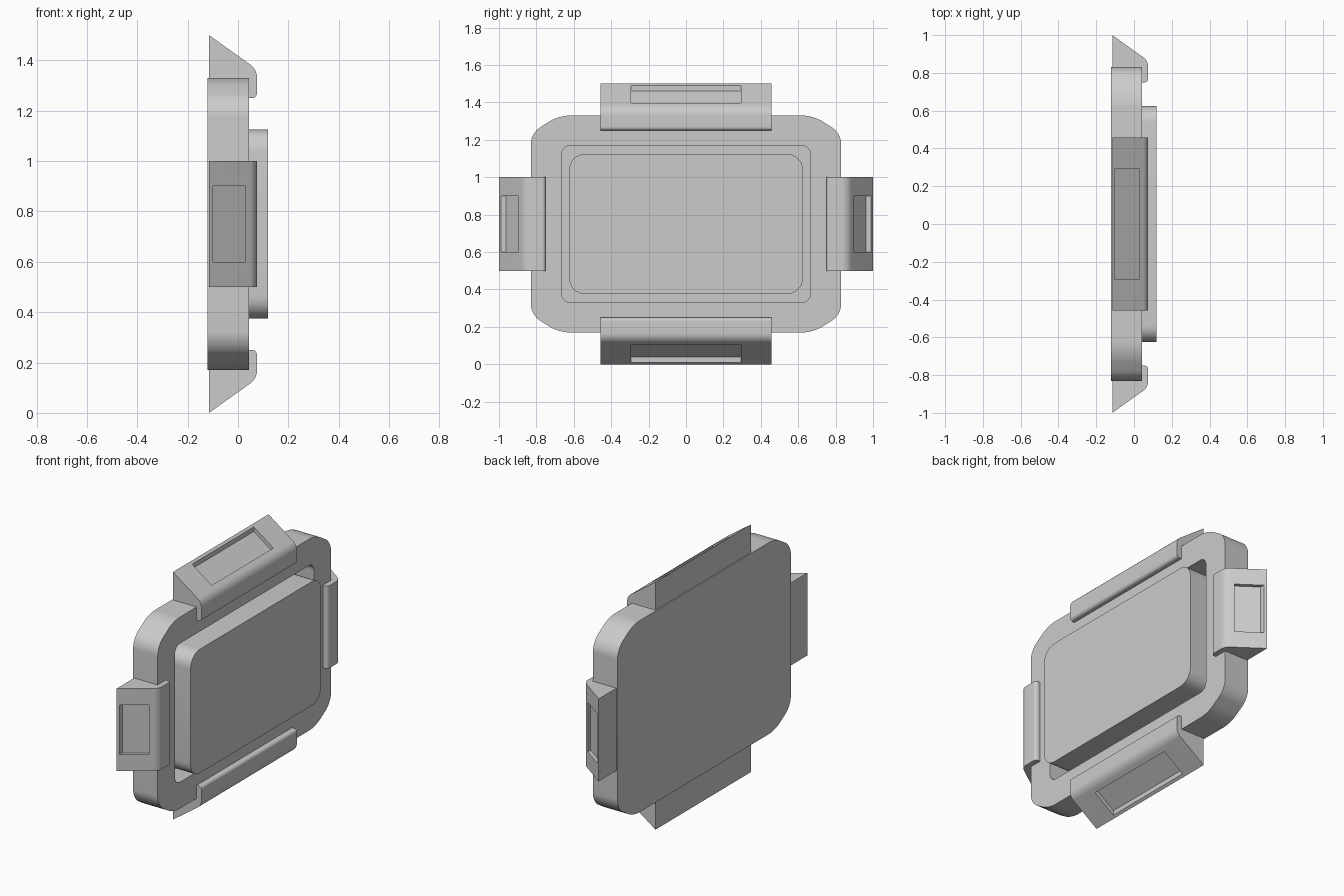
import bpy, bmesh
from math import pi
from mathutils import Vector, Matrix

if "Cube" in bpy.data.objects:
    bpy.data.objects.remove(bpy.data.objects["Cube"])

CENTER = 0.75  # height of the middle of the plate


def prism(name, points, direction, matrix):
    """Solid made by sweeping a flat outline along a direction."""
    bm = bmesh.new()
    face = bm.faces.new([bm.verts.new(matrix @ Vector(p)) for p in points])
    new = bmesh.ops.extrude_face_region(bm, geom=[face])["geom"]
    step = matrix.to_3x3() @ Vector(direction)
    bmesh.ops.translate(bm, vec=step, verts=[v for v in new if isinstance(v, bmesh.types.BMVert)])
    bmesh.ops.recalc_face_normals(bm, faces=bm.faces)
    mesh = bpy.data.meshes.new(name)
    bm.to_mesh(mesh)
    bm.free()
    ob = bpy.data.objects.new(name, mesh)
    bpy.context.collection.objects.link(ob)
    return ob


def rounded(corners, steps=8):
    """Round each (a, b, reach) corner of an outline with a soft curve."""
    out = []
    n = len(corners)
    for i, (a, b, r) in enumerate(corners):
        c = Vector((a, b))
        if r == 0:
            out.append(c)
            continue
        p = c + (Vector(corners[i - 1][:2]) - c).normalized() * r
        q = c + (Vector(corners[(i + 1) % n][:2]) - c).normalized() * r
        for k in range(steps + 1):
            t = k / steps
            w = 2 * t * (1 - t) * 0.8  # weight giving a nearly circular arc
            s = (1 - t) ** 2 + w + t * t
            out.append((p * (1 - t) ** 2 + c * w + q * t * t) / s)
    return out


def box_outline(a, b, r):
    return rounded([(a, b, r), (-a, b, r), (-a, -b, r), (a, -b, r)])


def slab(name, outline, x0, x1):
    return prism(name, [(x0, p[0], p[1]) for p in outline], (x1 - x0, 0, 0),
                 Matrix.Translation((0, 0, CENTER)))


def select(ob):
    bpy.ops.object.select_all(action='DESELECT')
    ob.select_set(True)
    bpy.context.view_layer.objects.active = ob


def cut(ob, cutter):
    cutter.hide_render = True
    mod = ob.modifiers.new("cut", 'BOOLEAN')
    mod.operation = 'DIFFERENCE'
    mod.solver = 'EXACT'
    mod.object = cutter
    select(ob)
    bpy.ops.object.modifier_apply(modifier=mod.name)
    bpy.data.objects.remove(cutter)


def smooth(ob):
    select(ob)
    bpy.ops.object.shade_smooth_by_angle(angle=pi / 6)


# Lid plate with softened chamfered corners and a rectangular recess
quarter = [(0.83, 0.485), (0.68, 0.58)]
corners = []
for sy, sz in ((1, 1), (-1, 1), (-1, -1), (1, -1)):
    pts = quarter if sy * sz > 0 else quarter[::-1]
    corners += [(sy * a, sz * b, 0.06) for a, b in pts]
plate = slab("lid_plate", rounded(corners), -0.122, 0.043)
cut(plate, slab("recess_cutter", box_outline(0.665, 0.42, 0.05), -0.08, 0.2))
smooth(plate)

# Raised centre panel standing in the recess
smooth(slab("centre_panel", box_outline(0.625, 0.375, 0.09), -0.09, 0.12))

# Four clips, each with a sunken finger slot; u is distance in from the outer tip
CLIP = rounded([(-0.115, 0, 0), (0.075, 0.136, 0.03), (0.075, 0.25, 0.02),
                (0.0, 0.25, 0), (-0.115, 0.2, 0)])
SLOT = [(-0.10, 0.038), (0.03, 0.131), (0.03, -0.1), (-0.10, -0.1)]


def clip(name, turn, reach, half, slot_half):
    m = Matrix.Translation((0, 0, CENTER)) @ Matrix.Rotation(turn, 4, 'X')
    body = prism(name, [(x, -half, reach - u) for x, u in CLIP], (0, 2 * half, 0), m)
    cut(body, prism("slot_cutter", [(x, -slot_half, reach - u) for x, u in SLOT],
                    (0, 2 * slot_half, 0), m))
    smooth(body)


for i, name in enumerate(("top_clip", "front_clip", "bottom_clip", "back_clip")):
    size = (1.0, 0.25, 0.15) if i % 2 else (0.75, 0.457, 0.295)
    clip(name, i * pi / 2, *size)
